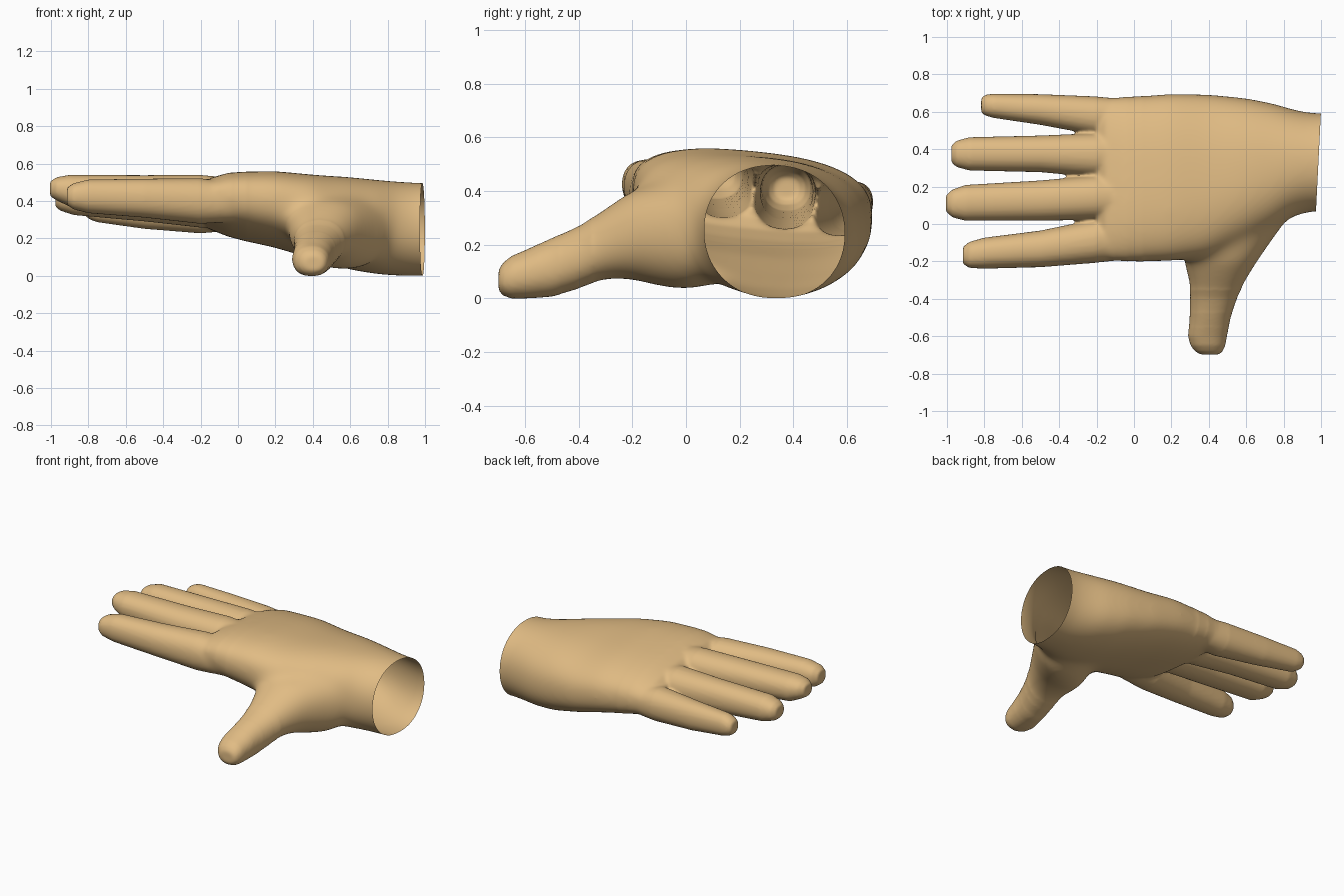
import bpy, bmesh, math
from mathutils import Vector

skin = bpy.data.materials.new("tan skin")
skin.diffuse_color = (0.75, 0.50, 0.23, 1)

bm = bmesh.new()


def spow(v, p):
    return math.copysign(abs(v) ** p, v)


def loft(stations, axis, n=40):
    """Closed tube; stations = (position, centre, half width, z centre, half height[, power, shear])."""
    rings = []
    for s, c, w, zc, h, *rest in stations:
        power, shear = rest or (2.2, 0)
        ring = []
        for i in range(n):
            a = 2 * math.pi * i / n
            u = spow(math.cos(a), 2 / power) * w
            z = max(0.0, zc + spow(math.sin(a), 2 / power) * h - shear * u)
            ring.append(bm.verts.new((s, c + u, z) if axis == "x" else (c + u, s, z)))
        rings.append(ring)
    faces = [bm.faces.new(rings[0]), bm.faces.new(rings[-1])]
    for a, b in zip(rings, rings[1:]):
        for i in range(n):
            j = (i + 1) % n
            faces.append(bm.faces.new((a[i], a[j], b[j], b[i])))
    bmesh.ops.recalc_face_normals(bm, faces=faces)


# palm and wrist
loft([(-.2, .24, .40, .385, .08, 2.6, .1), (-.15, .24, .43, .385, .125, 2.6, .1),
      (-.05, .24, .441, .38, .16, 2.6, .1), (.05, .242, .445, .37, .177, 2.6, .1),
      (.2, .25, .45, .355, .195, 2.6, .1), (.4, .258, .437, .315, .218, 2.5, .1),
      (.6, .29, .385, .28, .245, 2.4, .08), (.75, .31, .335, .26, .252, 2.3, .06),
      (.85, .327, .287, .252, .253, 2.2, .04), (.95, .33, .264, .247, .252, 2.1, .02),
      (1.2, .332, .262, .245, .25, 2.1, .02)], "x")

# index, middle, ring and little fingers
fingers = [
    [(.1, -.085, .09, .385, .09), (-.2, -.09, .117, .40, .122), (-.5, -.133, .098, .415, .104),
     (-.8, -.156, .083, .425, .09), (-.88, -.165, .07, .425, .07), (-.915, -.168, .045, .425, .045)],
    [(.1, .14, .1, .41, .1), (-.2, .142, .118, .42, .12), (-.5, .125, .108, .435, .103),
     (-.9, .113, .096, .455, .085), (-.97, .11, .075, .465, .062), (-1.005, .11, .045, .465, .04)],
    [(.1, .37, .1, .37, .1), (-.2, .368, .118, .38, .122), (-.5, .375, .098, .395, .104),
     (-.88, .375, .089, .41, .085), (-.95, .375, .07, .41, .062), (-.977, .375, .045, .41, .04)],
    [(.1, .575, .08, .33, .08), (-.2, .578, .104, .335, .108), (-.5, .612, .082, .345, .094),
     (-.75, .632, .065, .36, .074), (-.79, .635, .057, .36, .06), (-.817, .635, .042, .36, .04)],
]
for stations in fingers:
    loft(stations, "x")

# thumb
loft([(.25, .60, .16, .23, .13), (.1, .59, .20, .23, .18), (0, .575, .227, .23, .2),
      (-.1, .51, .22, .235, .192), (-.2, .462, .2, .237, .167), (-.3, .446, .155, .205, .132),
      (-.4, .425, .126, .152, .117), (-.5, .407, .110, .115, .11), (-.6, .393, .104, .088, .091),
      (-.65, .395, .093, .078, .08), (-.68, .40, .075, .072, .062), (-.698, .405, .05, .068, .04)], "y")

mesh = bpy.data.meshes.new("hand")
bm.to_mesh(mesh)
bm.free()
hand = bpy.data.objects.new("hand", mesh)
bpy.context.collection.objects.link(hand)

# fuse the parts into one skin
remesh = hand.modifiers.new("fuse", "REMESH")
remesh.mode = "VOXEL"
remesh.voxel_size = 0.01
smooth = hand.modifiers.new("soften", "SMOOTH")
smooth.factor = 0.5
smooth.iterations = 5
graph = bpy.context.evaluated_depsgraph_get()
fused = bpy.data.meshes.new_from_object(hand.evaluated_get(graph))
hand.modifiers.clear()
hand.data = fused

# blend the knuckles, thumb root and palm, strongest in the middle
bm = bmesh.new()
bm.from_mesh(fused)
for x_limit, y_limit, passes in ((-.2, -.55, 8), (-.1, -.47, 14), (-.03, -.4, 20), (.05, -.35, 45)):
    blend = [v for v in bm.verts if v.co.x > x_limit and v.co.y > y_limit]
    for _ in range(passes):
        bmesh.ops.smooth_vert(bm, verts=blend, factor=0.5,
                              use_axis_x=True, use_axis_y=True, use_axis_z=True)

# open wrist cut
bmesh.ops.bisect_plane(bm, geom=bm.verts[:] + bm.edges[:] + bm.faces[:],
                       plane_co=(.986, .33, .245), plane_no=Vector((1, -.05, 0)),
                       clear_outer=True)
for f in bm.faces:
    f.smooth = True
    f.material_index = 0
bm.to_mesh(fused)
bm.free()
fused.materials.clear()
fused.materials.append(skin)
